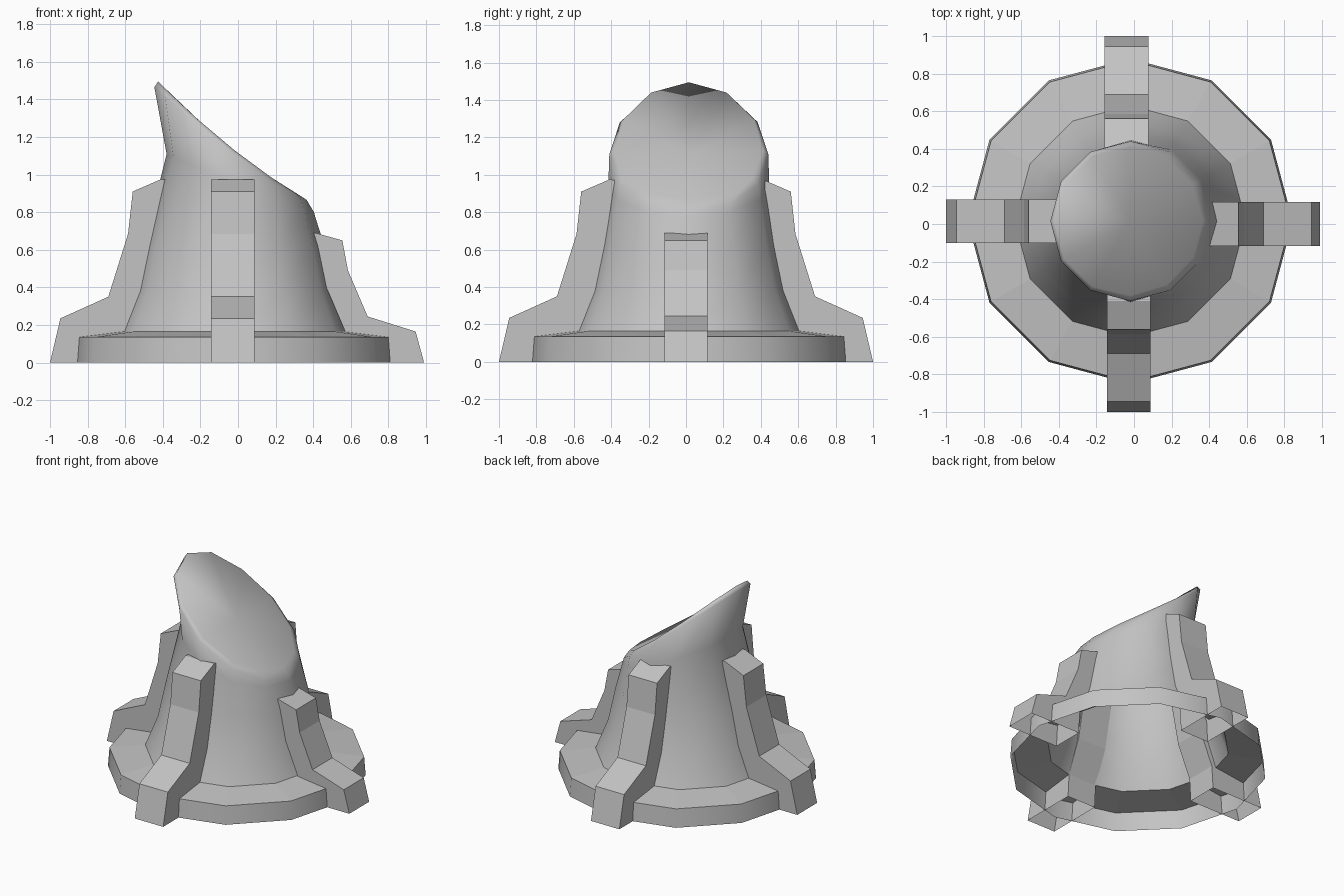
import bpy, bmesh
from math import sin, cos, tau

cube = bpy.data.objects.get("Cube")
if cube:
    bpy.data.objects.remove(cube)

SIDES = 12
CX, CY = -0.02, 0.015

grey = bpy.data.materials.new("plain_grey")
grey.use_nodes = True
grey.diffuse_color = (0.55, 0.55, 0.55, 1)
grey.node_tree.nodes["Principled BSDF"].inputs["Base Color"].default_value = grey.diffuse_color


def finish(bm, name, smooth):
    for f in bm.faces:
        f.smooth = smooth
    me = bpy.data.meshes.new(name)
    bm.to_mesh(me)
    bm.free()
    me.materials.append(grey)
    obj = bpy.data.objects.new(name, me)
    bpy.context.collection.objects.link(obj)
    return obj


def ring(bm, radius, height):
    """Twelve-sided ring; radius depends on c = cos(angle), height on x."""
    verts = []
    for i in range(SIDES):
        a = tau * i / SIDES
        r = radius(cos(a))
        x = CX + r * cos(a)
        verts.append(bm.verts.new((x, CY + r * sin(a), height(x))))
    return verts


def bridge(bm, rings):
    for low, high in zip(rings, rings[1:]):
        for i in range(SIDES):
            j = (i + 1) % SIDES
            bm.faces.new((low[i], low[j], high[j], high[i]))


def level(r, z):
    return (lambda c: r), (lambda x: z)


def cut(x):
    """Slanted, slightly dished top surface."""
    return 1.13 - 0.78 * (x + 0.02) + 0.27 * x * x


# Base flange: open underneath, with a gently sloping top
bm = bmesh.new()
bridge(bm, [ring(bm, *level(*p)) for p in ((0.865, 0), (0.855, 0.135))])
finish(bm, "base_rim", True)

bm = bmesh.new()
bridge(bm, [ring(bm, *level(*p)) for p in ((0.855, 0.135), (0.615, 0.165))])
finish(bm, "base_top", False)

# Flared tower with a waist below the slanted mouth
bm = bmesh.new()
rings = [ring(bm, *level(*p)) for p in ((0.615, 0.165), (0.53, 0.38), (0.48, 0.62))]
rings.append(ring(bm, lambda c: 0.43 + 0.035 * c - 0.035 * c * c,
                  lambda x: 0.95 - 0.42 * x))
rings.append(ring(bm, lambda c: 0.425, lambda x: cut(x) - 0.02 - 0.15 * x * x))
rings.append(ring(bm, lambda c: 0.395 - 0.01 * c, cut))
bridge(bm, rings)
middle = bm.verts.new((CX, CY, cut(CX) - 0.02))
for i in range(SIDES):
    bm.faces.new((rings[-1][i], rings[-1][(i + 1) % SIDES], middle))
finish(bm, "tower", True)

# Buttresses: stepped outline extruded sideways, hollow underneath
OUTER = [(1.0, 0), (0.945, 0.235), (0.69, 0.35), (0.585, 0.685), (0.56, 0.91), (0.41, 0.975)]
INNER = [(0.36, 0.97), (0.42, 0.65), (0.47, 0.40), (0.57, 0.165), (0.58, 0)]
OUTER_LOW = [(0.99, 0), (0.945, 0.165), (0.69, 0.245), (0.585, 0.49), (0.555, 0.65), (0.41, 0.69)]
INNER_LOW = [(0.38, 0.685)] + INNER[2:]


def buttress(name, outline, dx, dy, shift):
    bm = bmesh.new()
    half = 0.116

    def side(offset):
        return [bm.verts.new((dx * d + abs(dy) * offset,
                              dy * d + abs(dx) * offset, z)) for d, z in outline]

    a, b = side(shift - half), side(shift + half)
    bm.faces.new(a)
    bm.faces.new(b[::-1])
    for i in range(len(a) - 1):
        bm.faces.new((a[i], b[i], b[i + 1], a[i + 1]))
    bmesh.ops.recalc_face_normals(bm, faces=bm.faces[:])
    finish(bm, name, False)


buttress("right_buttress", OUTER + INNER, -1, 0, 0.015)
buttress("front_buttress", OUTER + INNER, 0, -1, -0.027)
buttress("back_buttress", OUTER + INNER, 0, 1, -0.04)
buttress("left_buttress", OUTER_LOW + INNER_LOW, 1, 0, 0.0)
